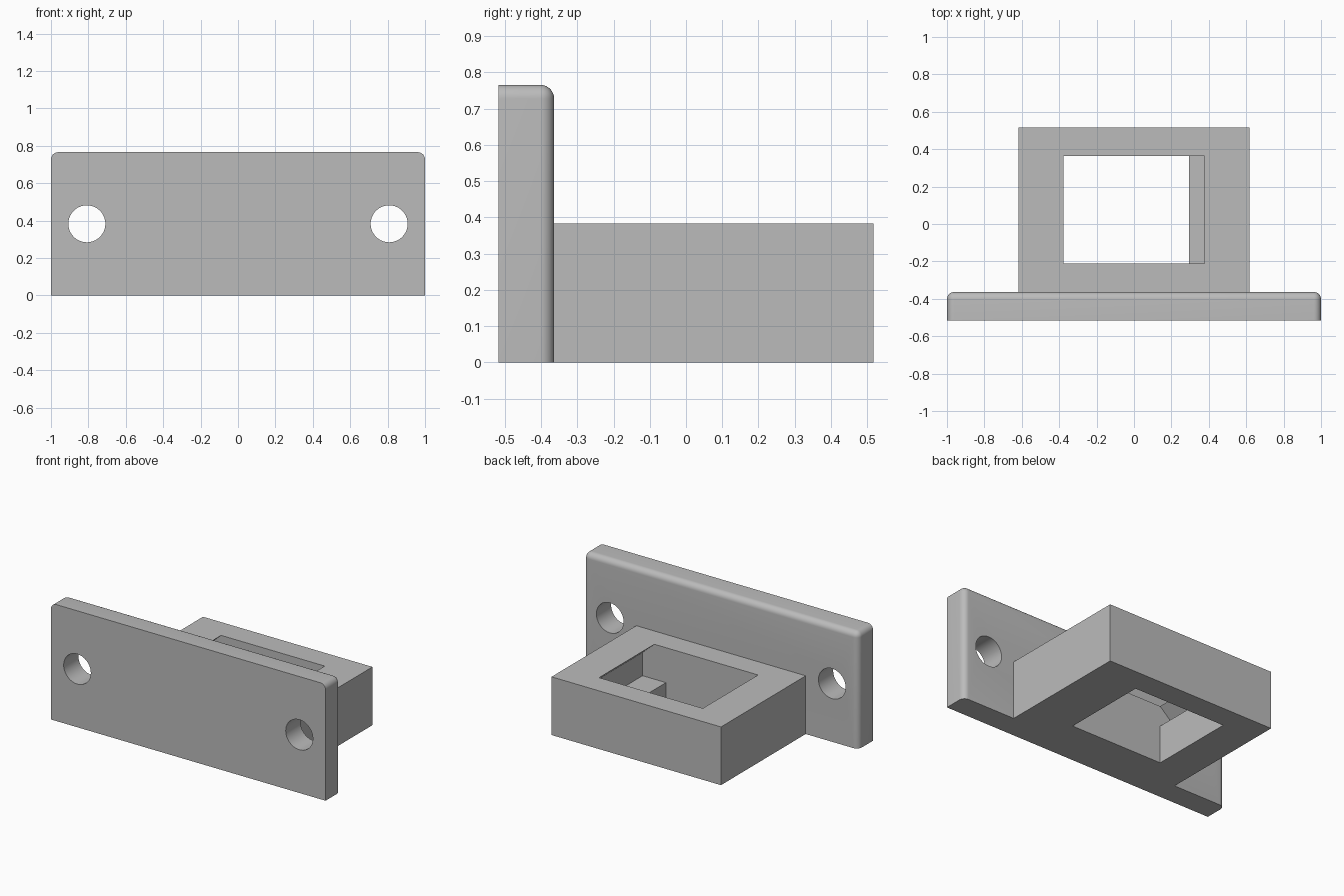
import bpy, bmesh, math
from mathutils import Matrix, Vector

old = bpy.data.objects.get("Cube")
if old:
    bpy.data.objects.remove(old, do_unlink=True)

S = 0.0383                      # model units per millimetre
FRONT, JOIN, BACK = -13.5, -9.5, 13.5
WALL = 4

grey = bpy.data.materials.new("plain_grey")
grey.use_nodes = True
grey.diffuse_color = (0.5, 0.5, 0.5, 1)
grey.node_tree.nodes["Principled BSDF"].inputs["Base Color"].default_value = (0.5, 0.5, 0.5, 1)


def finish(bm, name):
    """Scale the millimetre mesh and turn it into an object."""
    bmesh.ops.recalc_face_normals(bm, faces=bm.faces)
    bmesh.ops.scale(bm, vec=(S, S, S), verts=bm.verts)
    mesh = bpy.data.meshes.new(name)
    bm.to_mesh(mesh)
    bm.free()
    obj = bpy.data.objects.new(name, mesh)
    bpy.context.collection.objects.link(obj)
    mesh.materials.append(grey)
    return obj


def box(bm, x0, x1, y0, y1, z0, z1):
    m = Matrix.Translation(((x0 + x1) / 2, (y0 + y1) / 2, (z0 + z1) / 2))
    bmesh.ops.create_cube(bm, size=1, matrix=m @ Matrix.Diagonal((x1 - x0, y1 - y0, z1 - z0, 1)))


def prism(name, profile, y0, y1):
    """Extrude an (x, z) profile along y."""
    bm = bmesh.new()
    face = bm.faces.new([bm.verts.new((x, y0, z)) for x, z in profile])
    ext = bmesh.ops.extrude_face_region(bm, geom=[face])
    moved = [g for g in ext["geom"] if isinstance(g, bmesh.types.BMVert)]
    bmesh.ops.translate(bm, vec=(0, y1 - y0, 0), verts=moved)
    return finish(bm, name)


def activate(obj):
    bpy.ops.object.select_all(action='DESELECT')
    obj.select_set(True)
    bpy.context.view_layer.objects.active = obj


def cut(obj, cutter):
    cutter.hide_render = True
    mod = obj.modifiers.new("cut", 'BOOLEAN')
    mod.operation = 'DIFFERENCE'
    mod.solver = 'EXACT'
    mod.object = cutter
    activate(obj)
    bpy.ops.object.modifier_apply(modifier=mod.name)
    bpy.data.objects.remove(cutter, do_unlink=True)


# Mounting plate: rounded at the back edges and top corners
half, height = 26.1, 20
bm = bmesh.new()
box(bm, -half, half, FRONT, JOIN, 0, height)
rounded = []
for e in bm.edges:
    mid = (e.verts[0].co + e.verts[1].co) / 2
    back, side, top = mid.y > JOIN - 0.1, abs(mid.x) > half - 0.1, mid.z > height - 0.1
    if back + side + top == 2 and (mid.z > 0.1):
        rounded.append(e)
bmesh.ops.bevel(bm, geom=rounded, offset=1, segments=8, profile=0.5, affect='EDGES')
plate = finish(bm, "mounting_plate")

# Screw holes
for side in (-1, 1):
    r = 2.58
    circle = [(side * 21.1 + r * math.cos(a), 10 + r * math.sin(a))
              for a in (math.tau * i / 64 for i in range(64))]
    cut(plate, prism("hole_cutter", circle, FRONT - 1, JOIN + 1))
activate(plate)
bpy.ops.object.shade_smooth_by_angle(angle=math.radians(30))

# Socket block with a stepped, undercut opening
bm = bmesh.new()
box(bm, -16.1, 16.1, JOIN, BACK, 0, 10)
block = finish(bm, "socket_block")
opening = [(-9.85, -1), (7.65, -1), (7.65, 4), (12.1, 4), (12.1, 8), (9.85, 10),
           (9.85, 11), (-9.85, 11), (-9.85, 10), (-12.1, 8), (-12.1, 6.5), (-9.85, 6.5)]
cut(block, prism("opening_cutter", opening, JOIN + WALL, BACK - WALL))
